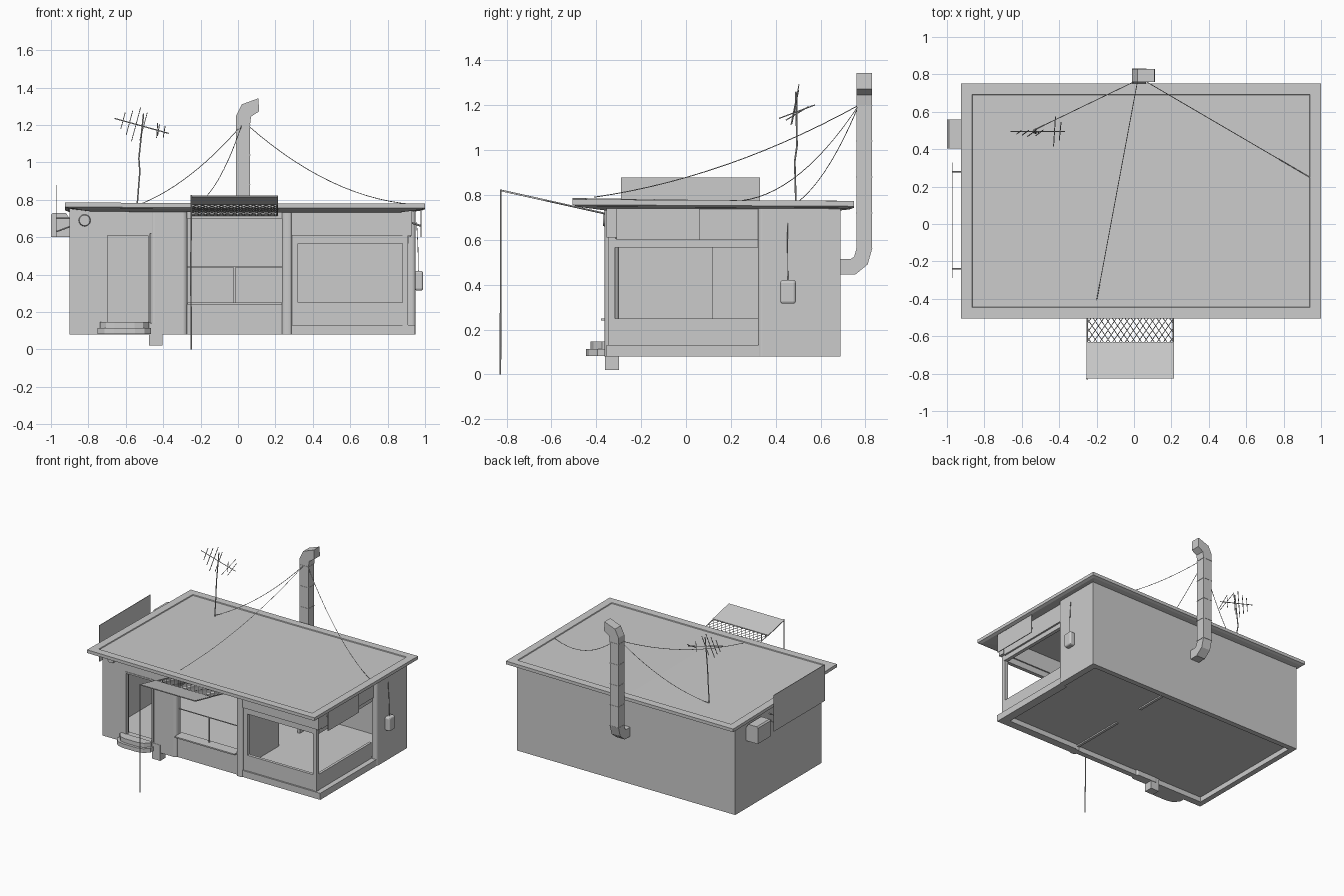
import bpy, bmesh, math
from mathutils import Vector

if "Cube" in bpy.data.objects:
    bpy.data.objects.remove(bpy.data.objects["Cube"])


def make(name, bm, bevel=0.0):
    bmesh.ops.recalc_face_normals(bm, faces=bm.faces)
    me = bpy.data.meshes.new(name)
    bm.to_mesh(me)
    bm.free()
    ob = bpy.data.objects.new(name, me)
    bpy.context.collection.objects.link(ob)
    if bevel:
        m = ob.modifiers.new("bevel", "BEVEL")
        m.width, m.segments = bevel, 3
    return ob


def box(name, x, y, z, upright_bevel=0.0, bevel=0.0):
    bm = bmesh.new()
    for v in bmesh.ops.create_cube(bm, size=1)["verts"]:
        v.co = [r[0] + (c + 0.5) * (r[1] - r[0]) for c, r in zip(v.co, (x, y, z))]
    if upright_bevel:
        edges = [e for e in bm.edges if abs(e.verts[0].co.z - e.verts[1].co.z) > 1e-4]
        bmesh.ops.bevel(bm, geom=edges, offset=upright_bevel, segments=4,
                        affect='EDGES', profile=0.5)
    return make(name, bm, bevel)


def prism(name, pts, axis, lo, hi):
    """Extrude a 2D outline along an axis (other two axes in order)."""
    bm = bmesh.new()
    rings = []
    for d in (lo, hi):
        ring = []
        for p in pts:
            co = list(p)
            co.insert(axis, d)
            ring.append(bm.verts.new(co))
        bm.faces.new(ring)
        rings.append(ring)
    a, b = rings
    for i in range(len(a)):
        j = (i + 1) % len(a)
        bm.faces.new((a[i], a[j], b[j], b[i]))
    return make(name, bm)


def rods(name, paths, r, res=0):
    cu = bpy.data.curves.new(name, 'CURVE')
    cu.dimensions = '3D'
    cu.bevel_depth, cu.bevel_resolution, cu.use_fill_caps = r, res, True
    for path in paths:
        s = cu.splines.new('POLY')
        s.points.add(len(path) - 1)
        for p, co in zip(s.points, path):
            p.co = (*co, 1)
    tmp = bpy.data.objects.new(name + "_curve", cu)
    bpy.context.collection.objects.link(tmp)
    bpy.context.view_layer.update()
    me = bpy.data.meshes.new_from_object(tmp)
    bpy.data.objects.remove(tmp)
    ob = bpy.data.objects.new(name, me)
    bpy.context.collection.objects.link(ob)
    return ob


# Recessed floor and solid walls
F, B, L, R, Z0, Z1 = -0.355, 0.69, -0.90, 0.95, 0.08, 0.75
box("floor", (L + .01, R - .02), (F + .02, B - .01), (0.118, 0.13))
box("back_wall", (L, R), (B - .04, B), (Z0, Z1))
box("left_wall", (L, L + .04), (F, B), (Z0, Z1))
box("right_rear_wall", (0.90, R), (0.32, B), (Z0, Z1), 0.02)

# Front wall around the doorway
box("wall_left_of_door", (L, -0.71), (F, F + .05), (Z0, Z1))
box("wall_right_of_door", (-0.47, -0.27), (F - .005, F + .06), (Z0, Z1), 0.025)
box("wall_above_door", (-0.72, -0.46), (F, F + .05), (0.62, Z1))
box("door_threshold", (-0.72, -0.46), (F, F + .05), (Z0, 0.14))
for x in (-0.71, -0.482):
    box("door_frame_side", (x, x + .012), (F - .004, F + .03), (0.14, 0.62))
box("door_frame_top", (-0.71, -0.47), (F - .004, F + .03), (0.61, 0.622))
box("footing_block", (-0.475, -0.405), (-0.362, -0.298), (0.02, 0.14))

# Rounded entrance steps
for i, (w, d, z) in enumerate(((0.143, 0.445, 0.082), (0.132, 0.425, 0.114))):
    c = -0.607
    pts = [(c - w, F), (c - w, -d + .05), (c - w * .75, -d + .012), (c - w * .4, -d),
           (c + w * .4, -d), (c + w * .75, -d + .012), (c + w, -d + .05), (c + w, F)]
    prism("step_%d" % i, pts, 2, z, z + .032)

# Round wall lamp
bm = bmesh.new()
bmesh.ops.create_cone(bm, cap_ends=True, segments=24, radius1=.033, radius2=.028, depth=.02)
for v in bm.verts:
    v.co = (-0.82 + v.co.x, F - .006 - v.co.z, 0.69 + v.co.y)
make("round_lamp", bm)

# Serving window
box("serving_wall", (-0.28, 0.24), (F + .01, F + .05), (Z0, 0.24))
box("serving_sill", (-0.27, 0.235), (-0.38, F + .06), (0.24, 0.25))
box("serving_lintel", (-0.28, 0.24), (F + .01, F + .05), (0.70, Z1))
box("serving_rail", (-0.27, 0.235), (F + .03, F + .037), (0.438, 0.443))
box("serving_mullion", (-0.024, -0.014), (F + .03, F + .037), (0.25, 0.44))
box("middle_pillar", (0.235, 0.29), (F - .008, F + .055), (Z0, Z1), 0.02)

# Inner partition with a doorway gap, poking slightly below the floor
box("partition_front", (0.245, 0.265), (F + .04, 0.12), (0.108, Z1))
box("partition_rear", (0.245, 0.265), (0.37, B - .03), (0.108, Z1))

# Corner dining window: plinth, low wall, posts, beams
box("plinth_front", (0.28, 0.945), (F, F + .06), (Z0, 0.13))
box("plinth_side", (0.88, 0.945), (F + .06, 0.325), (Z0, 0.13))
box("low_wall_front", (0.285, 0.905), (F + .012, F + .035), (0.13, 0.25))
box("low_wall_side", (0.885, 0.905), (F + .035, 0.325), (0.13, 0.25))
box("window_post_left", (0.288, 0.32), (F + .01, F + .04), (0.13, 0.70))
box("window_post_corner", (0.88, 0.908), (F + .008, F + .038), (0.13, 0.70))
box("beam_front", (0.28, 0.93), (F, F + .05), (0.61, Z1))
box("beam_front_lower", (0.285, 0.905), (F + .012, F + .04), (0.565, 0.615))
box("beam_side", (0.88, 0.925), (F + .05, 0.325), (0.60, Z1))
box("beam_side_lower", (0.885, 0.912), (F + .03, 0.325), (0.565, 0.605))

# Roof slab: sloped eaves, raised rim and slightly sunken deck
bm = bmesh.new()
rings = []
for inset, z in ((.14, .735), (.02, .75), (0, .758), (0, .782), (.058, .782), (.061, .776)):
    rings.append([bm.verts.new((x, y, z - .01 * (y + .5)
                                + (.004 if x * y > 0 else -.002)))
                  for x, y in ((-.925 + inset, -.505 + inset), (.0, -.505 + inset),
                               (1 - inset, -.505 + inset), (1 - inset, .75 - inset),
                               (0, .75 - inset), (-.925 + inset, .75 - inset))])
for a, b in zip(rings, rings[1:]):
    for i in range(6):
        j = (i + 1) % 6
        bm.faces.new((a[i], a[j], b[j], b[i]))
for ring in (rings[0], rings[-1]):
    bm.faces.new((ring[0], ring[1], ring[4], ring[5]))
    bm.faces.new((ring[1], ring[2], ring[3], ring[4]))
make("roof", bm)

# Awning: solid outer sheet, wire lattice, frame and pole
def awn(x, y):
    return (x, y, 0.82 + (-0.825 - y) * 0.222)


prism("awning_sheet", [(-.825, .816), (-.825, .823), (-.63, .780), (-.63, .773)],
      0, -0.255, 0.215)
x0, x1, y0, y1 = -0.25, 0.21, -0.63, -0.36
wires, depth, n = [], y1 - y0, 0.034
k = int((x1 - x0 + depth) / n)
for i in range(-k, k + 1):
    for s in (1, -1):
        base = (x0 if s > 0 else x1) + s * i * n
        t0, t1 = 0.0, depth          # clip the diagonal to the frame
        for lim in (x0, x1):
            t = (lim - base) * s / 0.7
            if (lim == x0) == (s > 0):
                t0 = max(t0, t)
            else:
                t1 = min(t1, t)
        if t1 - t0 > .005:
            wires.append([awn(base + s * .7 * t, y0 + t) for t in (t0, t1)])
rods("awning_lattice", wires, 0.002)
rods("awning_frame", [[awn(x0, -.825), awn(x0, y1)], [awn(x1, -.825), awn(x1, y1)],
                      [awn(x0, y1), awn(x1, y1)]], 0.004)
rods("awning_pole", [[(-.25, -.828, 0), (-.252, -.826, .4), (-.25, -.826, .825)]], 0.004, 1)

# Square exhaust duct on the back wall
prism("duct", [(.68, .445), (.755, .445), (.81, .49), (.83, .56), (.83, 1.21), (.76, 1.21),
               (.76, .56), (.75, .525), (.735, .515), (.68, .515)], 0, -.01, .064)
prism("duct_outlet", [(-.01, 1.2), (-.01, 1.25), (.02, 1.31), (.11, 1.343), (.112, 1.272),
                      (.07, 1.245), (.064, 1.2)], 1, .76, .83)
for z in (.56, .72, .88, 1.04, 1.2):
    box("duct_joint", (-.012, .066), (.758, .832), (z - .002, z + .002))

# Sagging guy wires
def sag(a, b, d):
    a, b = Vector(a), Vector(b)
    return [a.lerp(b, t / 14) - Vector((0, 0, 4 * d * (t / 14) * (1 - t / 14)))
            for t in range(15)]


top = (.02, .77, 1.2)
rods("guy_wires", [sag(top, (-.54, .50, .77), .055), sag(top, (-.2, -.41, .79), .06),
                   sag((.05, .77, 1.2), (.94, .25, .775), .09)], 0.002)

# Television antenna
rods("antenna_mast", [[(-.54, .49, .76), (-.525, .485, .95), (-.53, .495, 1.02),
                       (-.505, .49, 1.26)]], 0.004, 1)
rods("antenna_boom", [[(-.66, .495, 1.235), (-.37, .495, 1.155)]], 0.003)
els = []
for x, h in ((-.615, .045), (-.58, .065), (-.545, .09), (-.505, .075)):
    z = 1.235 - (x + .66) * .276
    els.append([(x - .27 * h, .495 - .3 * h, z - h), (x + .27 * h, .495 + .1 * h, z + h)])
for x, h in ((-.43, .08), (-.40, .05)):
    z = 1.235 - (x + .66) * .276
    els.append([(x, .495 - h, z - .03), (x + .01, .495 + h, z + .03)])
els.append([(-.435, .495, 1.13), (-.43, .495, 1.21)])
rods("antenna_elements", els, 0.0025)

# Blank side boards on brackets
box("left_board", (-.974, -.970), (-.29, .33), (.60, .878))
for y in (-.24, .28):
    rods("left_board_bracket", [[(-.97, y, .70), (-.89, y, .70)],
                                [(-.97, y, .63), (-.89, y, .66)]], 0.004)
box("right_board", (.976, .982), (-.31, .06), (.60, .74))
for y in (-.25, .0):
    rods("right_board_bracket", [[(.92, y, .68), (.98, y, .66)]], 0.005)

# Cooling unit on the left wall
prism("cooling_unit", [(-1.0, .60), (-.895, .60), (-.895, .69), (-.92, .73), (-.99, .73),
                       (-1.0, .72)], 1, .405, .56)

# Meter box and cable on the right wall
box("meter_box", (.945, .99), (.42, .49), (.315, .42), bevel=.012)
rods("meter_cable", [[(.965, .455, .41), (.962, .453, .55), (.955, .452, .68)]], 0.002)
